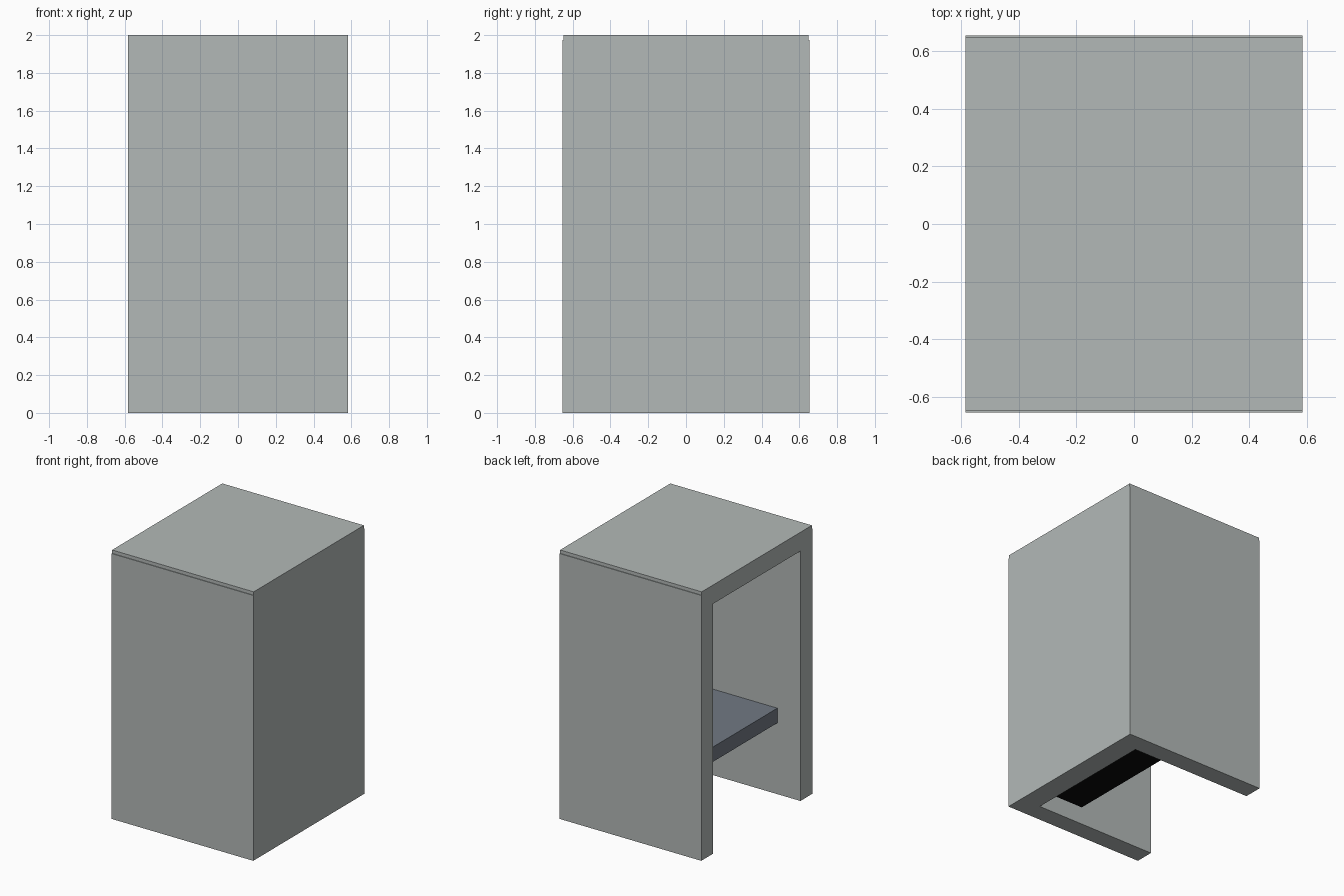
import bpy
import bmesh

HALF_X, HALF_Y, HEIGHT = 0.583, 0.653, 2.0
WALL, END_WALL = 0.14, 0.165
LIP_HEIGHT, LIP_INSET = 0.025, 0.005

old = bpy.data.objects.get("Cube")
if old:
    bpy.data.objects.remove(old, do_unlink=True)


def material(name, colour):
    mat = bpy.data.materials.new(name)
    mat.use_nodes = True
    rgba = (*colour, 1.0)
    mat.diffuse_color = rgba
    for node in mat.node_tree.nodes:
        if node.type == 'BSDF_PRINCIPLED':
            node.inputs["Base Color"].default_value = rgba
    return mat


def finish(name, bm, mat):
    bmesh.ops.recalc_face_normals(bm, faces=bm.faces)
    mesh = bpy.data.meshes.new(name)
    bm.to_mesh(mesh)
    bm.free()
    mesh.materials.append(mat)
    obj = bpy.data.objects.new(name, mesh)
    bpy.context.collection.objects.link(obj)
    return obj


def extrude_along_x(name, profile, x0, x1, mat):
    """Extrude a closed (y, z) outline from x0 to x1."""
    bm = bmesh.new()
    face = bm.faces.new([bm.verts.new((x0, y, z)) for y, z in profile])
    out = bmesh.ops.extrude_face_region(bm, geom=[face])
    verts = [v for v in out["geom"] if isinstance(v, bmesh.types.BMVert)]
    bmesh.ops.translate(bm, verts=verts, vec=(x1 - x0, 0, 0))
    return finish(name, bm, mat)


def box(name, x0, x1, half_y, z0, z1, mat):
    outline = [(-half_y, z0), (half_y, z0), (half_y, z1), (-half_y, z1)]
    return extrude_along_x(name, outline, x0, x1, mat)


grey = material("pale grey", (0.45, 0.485, 0.475))
slate = material("slate blue", (0.165, 0.19, 0.23))
black = material("black", (0.003, 0.003, 0.003))

# Outer half of the shell section, with the small lip under the roof edge
lip_y, lip_z = HALF_Y - LIP_INSET, HEIGHT - LIP_HEIGHT
outer = [(HALF_Y, 0), (HALF_Y, lip_z), (lip_y, lip_z), (lip_y, HEIGHT)]
inner_y, inner_z = HALF_Y - WALL, HEIGHT - WALL
inner = [(inner_y, inner_z), (inner_y, 0)]


def mirrored(points):
    return [(-y, z) for y, z in reversed(points)]


# Walls and roof: an arch open at one end and underneath
inner_x = HALF_X - END_WALL
extrude_along_x("walls_and_roof", outer + mirrored(outer) + mirrored(inner) + inner,
                -HALF_X, inner_x, grey)

# Closed end
extrude_along_x("end_wall", outer + mirrored(outer), inner_x, HALF_X, grey)

# Shelf across the inside and the dark base below it
box("shelf", -0.393, inner_x, inner_y, 0.53, 0.64, slate)
box("shelf_base", 0.11, inner_x, 0.43, 0.07, 0.53, black)
